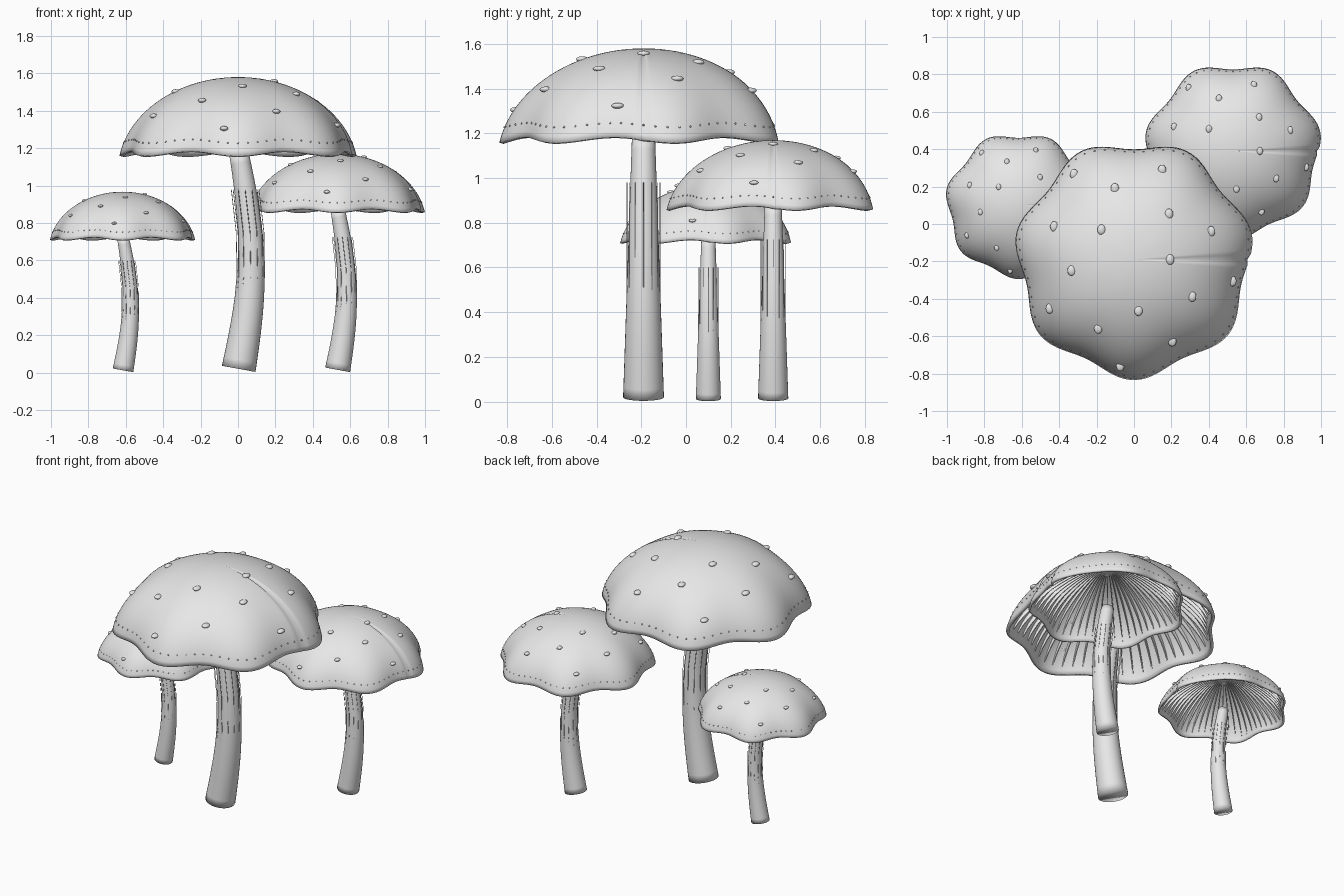
import bpy
import bmesh
from math import sin, cos, pi, radians, sqrt
from mathutils import Vector, Matrix

if "Cube" in bpy.data.objects:
    bpy.data.objects.remove(bpy.data.objects["Cube"])

# One plain colour for everything
GREY = (0.8, 0.8, 0.8, 1)
mat = bpy.data.materials.new("plain_grey")
mat.use_nodes = True
mat.diffuse_color = GREY
mat.node_tree.nodes["Principled BSDF"].inputs["Base Color"].default_value = GREY

# Each mushroom: name, ground position, scale
MUSHROOMS = [
    ("large", (0, -0.19), 1.0),
    ("medium", (0.53, 0.39), 0.74),
    ("small", (-0.617, 0.1), 0.612),
]
RADIUS, TOP, HEIGHT, SWEEP = 0.617, 1.58, 0.41, radians(82)
LOBES = 7


def cap_point(t, a):
    """Point on the lobed dome: t runs from crown (0) to rim (1)."""
    phi = t * SWEEP
    wave = sin(LOBES * a) * t
    r = RADIUS * sin(phi) / sin(SWEEP) * (1 + 0.045 * wave)
    z = TOP - HEIGHT * (1 - cos(phi)) / (1 - cos(SWEEP)) - 0.012 * wave * t
    return Vector((r * cos(a), r * sin(a), z))


def inward(t, a):
    phi = t * SWEEP * 0.9
    return Vector((-sin(phi) * cos(a), -sin(phi) * sin(a), -cos(phi)))


def from_bmesh(name, bm, smooth=True):
    mesh = bpy.data.meshes.new(name)
    for f in bm.faces:
        f.smooth = smooth
    bm.to_mesh(mesh)
    bm.free()
    mesh.materials.append(mat)
    return bpy.data.objects.new(name, mesh)


def solidify(obj, thickness, offset):
    mod = obj.modifiers.new("thickness", "SOLIDIFY")
    mod.thickness, mod.offset = thickness, offset


def make_cap():
    bm = bmesh.new()
    segs, rings = 140, 24
    crown = bm.verts.new(cap_point(0, 0))
    prev = None
    for i in range(1, rings + 1):
        t = i / rings
        ring = []
        for j in range(segs):
            a = 2 * pi * j / segs
            p = cap_point(t, a)
            if j == 0:  # narrow radial crease
                p += inward(t, a) * 0.012 * min(1, t * 3)
            ring.append(bm.verts.new(p))
        for j in range(segs):
            k = (j + 1) % segs
            if prev:
                bm.faces.new((prev[j], ring[j], ring[k], prev[k]))
            else:
                bm.faces.new((crown, ring[j], ring[k]))
        prev = ring
    obj = from_bmesh("cap", bm)
    solidify(obj, 0.02, -1)
    return obj


def make_gills():
    bm = bmesh.new()
    count, steps = 60, 10
    for g in range(count):
        a = 2 * pi * (g + 0.5) / count
        prev = None
        for s in range(steps + 1):
            t = 0.12 + 0.8 * s / steps
            p, n = cap_point(t, a), inward(t, a)
            depth = 0.025 + 0.025 * sin(pi * s / steps)
            pair = [bm.verts.new(p + n * d) for d in (0.015, depth)]
            if prev:
                bm.faces.new((prev[0], pair[0], pair[1], prev[1]))
            prev = pair
    obj = from_bmesh("gills", bm, False)
    solidify(obj, 0.006, 0)
    return obj


def make_spots():
    # Flattened buttons laid out in a spiral over the cap
    bm = bmesh.new()
    for i in range(16):
        a = radians(137.508) * i
        r = sqrt(0.036 + 0.0195 * i)
        t = 0.0
        while t < 1 and cap_point(t, a).xy.length < r:
            t += 0.005
        m = Matrix.Translation(cap_point(t, a)) @ Matrix.Diagonal((0.022, 0.028, 0.013, 1))
        bmesh.ops.create_uvsphere(bm, u_segments=16, v_segments=10, radius=1, matrix=m)
    return from_bmesh("cap_spots", bm)


def make_rim_dots():
    bm = bmesh.new()
    count = 72
    for i in range(count):
        m = Matrix.Translation(cap_point(0.9, 2 * pi * i / count))
        bmesh.ops.create_icosphere(bm, subdivisions=1, radius=0.005, matrix=m)
    return from_bmesh("rim_dots", bm)


def stem_center(z):
    return 0.07 * sin(pi * z / 1.2)


def make_stem():
    bm = bmesh.new()
    segs, rings = 32, 24
    prev = None
    for i in range(rings + 1):
        z = 0.02 + 1.15 * i / rings
        rad = 0.092 - 0.034 * z
        slope = 0.07 * pi / 1.2 * cos(pi * z / 1.2)
        across = Vector((1, 0, -slope)).normalized()
        mid = Vector((stem_center(z), 0, z))
        ring = [bm.verts.new(mid + across * rad * cos(a) + Vector((0, rad * sin(a), 0)))
                for a in (2 * pi * j / segs for j in range(segs))]
        if prev:
            for j in range(segs):
                k = (j + 1) % segs
                bm.faces.new((prev[j], prev[k], ring[k], ring[j]))
        else:
            bm.faces.new(ring[::-1])
        prev = ring
    bm.faces.new(prev)
    for e in bm.edges:
        e.smooth = e.calc_face_angle(0) < radians(40)
    return from_bmesh("stem", bm)


def make_fibres():
    # Fine straight strands standing around the stem
    curve = bpy.data.curves.new("stem_fibres", "CURVE")
    curve.dimensions = "3D"
    curve.bevel_depth, curve.bevel_resolution = 0.0018, 0
    count, levels = 12, (0.3, 0.52, 0.75, 0.98)
    for f in range(count):
        a = 2 * pi * f / count
        spline = curve.splines.new("POLY")
        spline.points.add(len(levels) - 1)
        for point, z in zip(spline.points, levels):
            point.co = (stem_center(z) + 0.074 * cos(a), 0.074 * sin(a), z, 1)
    curve.materials.append(mat)
    return bpy.data.objects.new("stem_fibres", curve)


# Build one mushroom, then place scaled copies
parts = [make_cap(), make_gills(), make_spots(), make_rim_dots(), make_stem(), make_fibres()]
for name, (x, y), scale in MUSHROOMS:
    for part in parts:
        obj = part.copy()
        obj.name = name + "_" + part.name
        obj.location = (x, y, 0)
        obj.scale = (scale, scale, scale)
        bpy.context.scene.collection.objects.link(obj)
for part in parts:
    bpy.data.objects.remove(part)
